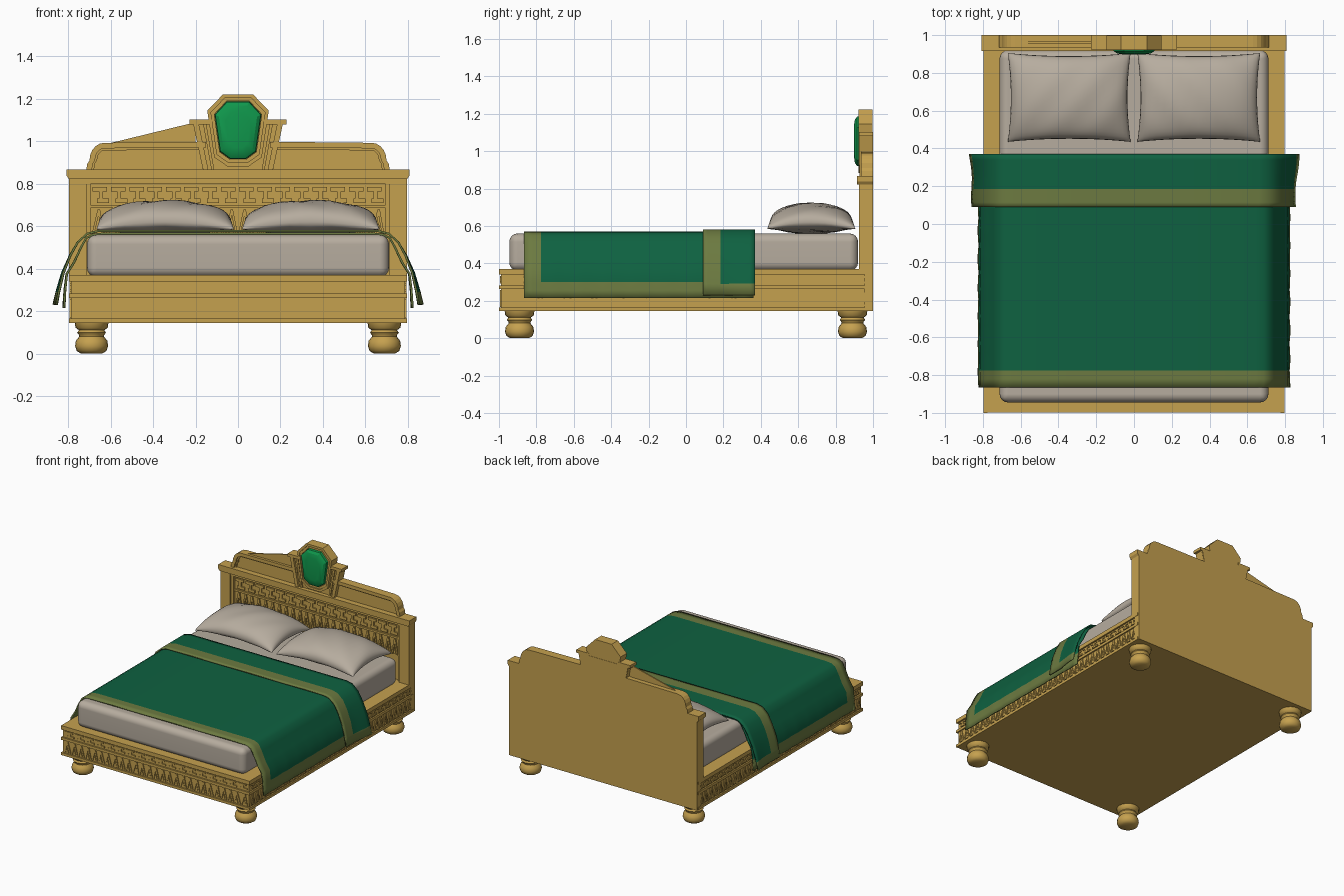
import bpy, bmesh, math, random

if "Cube" in bpy.data.objects:
    bpy.data.objects.remove(bpy.data.objects["Cube"])
random.seed(3)


def material(name, r, g, b):
    m = bpy.data.materials.new(name)
    m.diffuse_color = (r, g, b, 1)
    m.use_nodes = True
    m.node_tree.nodes["Principled BSDF"].inputs["Base Color"].default_value = m.diffuse_color
    return m


GOLD = material("gold wood", .56, .355, .078)
LINEN = material("beige linen", .47, .415, .345)
GREEN = material("dark green cloth", .0045, .12, .052)
OLIVE = material("olive trim", .15, .195, .052)
GEM = material("bright green gem", .005, .31, .072)


def finish(name, bm, mats, smooth=None):
    bmesh.ops.recalc_face_normals(bm, faces=bm.faces)
    me = bpy.data.meshes.new(name)
    bm.to_mesh(me)
    bm.free()
    ob = bpy.data.objects.new(name, me)
    bpy.context.collection.objects.link(ob)
    for m in mats:
        me.materials.append(m)
    if smooth:
        bpy.ops.object.select_all(action='DESELECT')
        ob.select_set(True)
        bpy.context.view_layer.objects.active = ob
        bpy.ops.object.shade_smooth_by_angle(angle=math.radians(smooth))
    return ob


# Placement planes: (along, up, outward depth) -> xyz
def xz(s, z, d): return (s, -d, z)
def front(s, z, d): return (s, -0.988 - d, z)
def right(s, z, d): return (0.786 + d, s, z)
def left(s, z, d): return (-0.786 - d, s, z)
def head(s, z, d): return (s, 0.955 - d, z)


def prism(bm, pts, d0, d1, place=xz):
    a = [bm.verts.new(place(s, z, d0)) for s, z in pts]
    b = [bm.verts.new(place(s, z, d1)) for s, z in pts]
    n = len(pts)
    bm.faces.new(a)
    bm.faces.new(b[::-1])
    for i in range(n):
        j = (i + 1) % n
        bm.faces.new((a[i], a[j], b[j], b[i]))


def rect(bm, s0, s1, z0, z1, d0, d1, place=xz):
    prism(bm, [(s0, z0), (s1, z0), (s1, z1), (s0, z1)], d0, d1, place)


def strip(bm, outer, inner, d0, d1, closed=False):
    n = len(outer)
    for i in range(n if closed else n - 1):
        j = (i + 1) % n
        prism(bm, [outer[i], outer[j], inner[j], inner[i]], d0, d1)


# Carved rows: hooked dashes, and zigzag leaves
def dashes(bm, s0, s1, z0, z1, place, d=.007):
    n = round((s1 - s0) / .085)
    w = (s1 - s0) / n
    t = (z1 - z0) * .28
    for i in range(n):
        a = s0 + i * w
        rect(bm, a + .005, a + w * .85, z1 - t, z1, -.003, d, place)
        rect(bm, a + w * .3, a + w - .004, z0, z0 + t, -.003, d, place)
        rect(bm, a + w * .4, a + w * .62, z0 + t, z1 - t, -.003, d, place)


def zigzag(bm, s0, s1, z0, z1, place, d=.007):
    n = round((s1 - s0) / .058)
    w = (s1 - s0) / n
    t = w * .2
    for i in range(n):
        a = s0 + i * w
        m = a + w / 2 + random.uniform(-.006, .006)
        prism(bm, [(a, z0), (a + t, z0), (m + t / 2, z1), (m - t / 2, z1)], -.003, d, place)
        prism(bm, [(a + w - t, z0), (a + w, z0), (m + t / 2, z1), (m - t / 2, z1)], -.003, d, place)
        prism(bm, [(m - t, z0 + .005), (m + t, z0 + .005), (m, z0 + (z1 - z0) * .5)], -.003, d, place)


# Bed frame box with mouldings and carving on three sides
bm = bmesh.new()
rect(bm, -.786, .786, .145, .37, -.99, .988)
for place, e0, e1 in ((front, -.795, .795), (right, -1, .99), (left, -1, .99)):
    for z0, z1 in ((.145, .165), (.262, .282), (.34, .37)):
        rect(bm, e0, e1, z0, z1, -.01, .011, place)
    dashes(bm, e0 + .02, e1 - .02, .292, .333, place)
    zigzag(bm, e0 + .02, e1 - .02, .168, .258, place)
finish("bed_frame", bm, [GOLD])

# Turned bun feet
prof = [(0, 0), (.05, 0), (.07, .012), (.078, .035), (.074, .06), (.058, .08), (.06, .088),
        (.068, .098), (.06, .11), (.076, .122), (.08, .15), (0, .15)]
for sx in (-1, 1):
    for sy in (-1, 1):
        bm = bmesh.new()
        c = (sx * .69, sy * .89, 0)
        vs = [bm.verts.new((c[0] + r, c[1], z)) for r, z in prof]
        es = [bm.edges.new(p) for p in zip(vs, vs[1:])]
        bmesh.ops.spin(bm, geom=vs + es, cent=c, axis=(0, 0, 1), angle=2 * math.pi, steps=20)
        bmesh.ops.remove_doubles(bm, verts=bm.verts, dist=.0005)
        finish("bun_foot", bm, [GOLD], 50)

# Headboard: back slab, posts, rails, carved panel and cap
bm = bmesh.new()
rect(bm, -.795, .795, .145, .84, -1, -.955)
for s in (-1, 1):
    rect(bm, s * .715, s * .797, .36, .83, -.998, -.925)
    rect(bm, s * .695, s * .715, .36, .81, -.96, -.938)
rect(bm, -.715, .715, .80, .83, -.96, -.932)
rect(bm, -.695, .695, .685, .70, -.96, -.943)
dashes(bm, -.69, .69, .71, .785, head, .01)
zigzag(bm, -.69, .69, .56, .68, head, .01)
finish("headboard_panel", bm, [GOLD])
bm = bmesh.new()
prism(bm, [(-.797, .822), (.797, .822), (.808, .838), (.808, .867), (-.808, .867), (-.808, .838)], -1, -.915)
finish("headboard_cap", bm, [GOLD])

# Crest wings with raised rim
bm = bmesh.new()


def wing(s, o):
    pts = [(.715 - o, .865), (.71 - o, .895)]
    for k in range(6):
        a = math.radians(k * 18)
        pts.append((.63 + (.07 - o) * math.cos(a), .91 + (.083 - o) * math.sin(a)))
    return [(s * x, z) for x, z in pts + [(.15, .998 - o)]]


for s in (-1, 1):
    prism(bm, wing(s, 0) + [(s * .15, .865)], -1, -.958)
    strip(bm, wing(s, 0), wing(s, .026), -.98, -.935)
    strip(bm, wing(s, .026), wing(s, .036), -.98, -.948)
prism(bm, [(-.63, .985), (-.2, .985), (-.2, 1.09)], -.965, -.955)
finish("crest_wings", bm, [GOLD])

# Keystone block behind the shield
bm = bmesh.new()
prism(bm, [(-.165, .865), (.165, .865), (.21, 1.085), (-.21, 1.085)], -1, -.945)
for s in (-1, 1):
    strip(bm, [(s * .165, .866), (s * .212, 1.085)], [(s * .14, .866), (s * .185, 1.085)], -.995, -.928)
    strip(bm, [(s * .125, .866), (s * .165, 1.085)], [(s * .112, .866), (s * .15, 1.085)], -.99, -.935)
    rect(bm, s * .12, s * .228, 1.08, 1.102, -1, -.925)
finish("crest_keystone", bm, [GOLD])

# Shield frame and gem
half = [(.07, 1.222), (.145, 1.145), (.112, .925), (.05, .882)]
octo = half + [(-x, z) for x, z in half[::-1]]


def scaled(k):
    return [(x * k, 1.055 + (z - 1.055) * (k * 1.25 - .25 if k > 1 else 1 - (1 - k) * .85)) for x, z in octo]


bm = bmesh.new()
prism(bm, octo, -.998, -.94)
strip(bm, octo, scaled(.88), -.99, -.922, True)
strip(bm, scaled(.88), scaled(.77), -.99, -.93, True)
finish("shield_frame", bm, [GOLD])
bm = bmesh.new()
rings = []
for k, y in ((.76, .942), (.74, .915), (.62, .903), (.4, .898)):
    rings.append([bm.verts.new((x, y, z)) for x, z in scaled(k)])
for r0, r1 in zip(rings, rings[1:]):
    for i in range(8):
        bm.faces.new((r0[i], r0[i - 1], r1[i - 1], r1[i]))
bm.faces.new(rings[-1])
bm.faces.new(rings[0][::-1])
finish("shield_gem", bm, [GEM], 25)

# Mattress
bm = bmesh.new()
rect(bm, -.712, .712, .36, .56, -.92, .945)
ob = finish("mattress", bm, [LINEN])
bev = ob.modifiers.new("round", 'BEVEL')
bev.width, bev.segments = .045, 4
for p in ob.data.polygons:
    p.use_smooth = True
ob.modifiers.new("normals", 'WEIGHTED_NORMAL')

# Pillows with pinched outline
N = 20
for s in (-1, 1):
    bm = bmesh.new()
    for h, side in ((.102, 1), (-.06, -1)):
        g = []
        for i in range(N + 1):
            row = []
            for j in range(N + 1):
                u = math.sin((i / N - .5) * math.pi)
                v = math.sin((j / N - .5) * math.pi)
                x = u * .325 * (1 - .05 * (1 - v * v))
                y = v * .235 * (1 - .07 * (1 - u * u))
                puff = max(0, (1 - u * u) * (1 - v * v)) ** .42
                crease = .004 * math.sin(9 * u + 5 * v * s) * puff * side
                z = .62 + h * puff + crease - .035 * (u * v) ** 2
                row.append(bm.verts.new((s * .343 + x, .67 + y, z)))
            g.append(row)
        for i in range(N):
            for j in range(N):
                bm.faces.new((g[i][j], g[i + 1][j], g[i + 1][j + 1], g[i][j + 1]))
    bmesh.ops.remove_doubles(bm, verts=bm.verts, dist=.0006)
    finish("pillow", bm, [LINEN], 60)


# Draped cloth: cross-section swept along y, trim chosen by position
def cloth(name, sect, ys, trim_y, trim_z, flare, wave):
    full = [(-x, z) for x, z in sect[::-1]] + sect
    bm = bmesh.new()
    rows = []
    for y in ys:
        row = []
        for x, z in full:
            drop = max(0, (.5 - z) / .28)
            off = drop * (wave * math.sin(y * 21 + x) + flare * (y - ys[0]))
            row.append(bm.verts.new((x + math.copysign(off, x), y, z)))
        rows.append(row)
    for r0, r1 in zip(rows, rows[1:]):
        for k in range(len(full) - 1):
            f = bm.faces.new((r0[k], r0[k + 1], r1[k + 1], r1[k]))
            c = f.calc_center_median()
            f.material_index = int(c.y < trim_y or c.z < trim_z)
    ob = finish(name, bm, [GREEN, OLIVE], 50)
    so = ob.modifiers.new("thickness", 'SOLIDIFY')
    so.thickness, so.offset = .01, 0
    return ob


main = [(.3, .565), (.64, .565), (.685, .56), (.715, .545), (.74, .50), (.772, .43), (.806, .375),
        (.814, .30), (.816, .255), (.818, .215)]
ys = [-.865, -.82, -.775] + [-.775 + 1.135 * i / 24 for i in range(1, 25)]
cloth("blanket", main, ys, -.775, .30, 0, .005)
fold = [(.3, .577), (.66, .577), (.71, .565), (.755, .525), (.79, .46), (.82, .38), (.84, .29), (.85, .23)]
ys = [.09, .115, .14, .165, .185] + [.185 + .185 * i / 6 for i in range(1, 7)]
cloth("blanket_fold", fold, ys, .185, .285, .06, .006)
